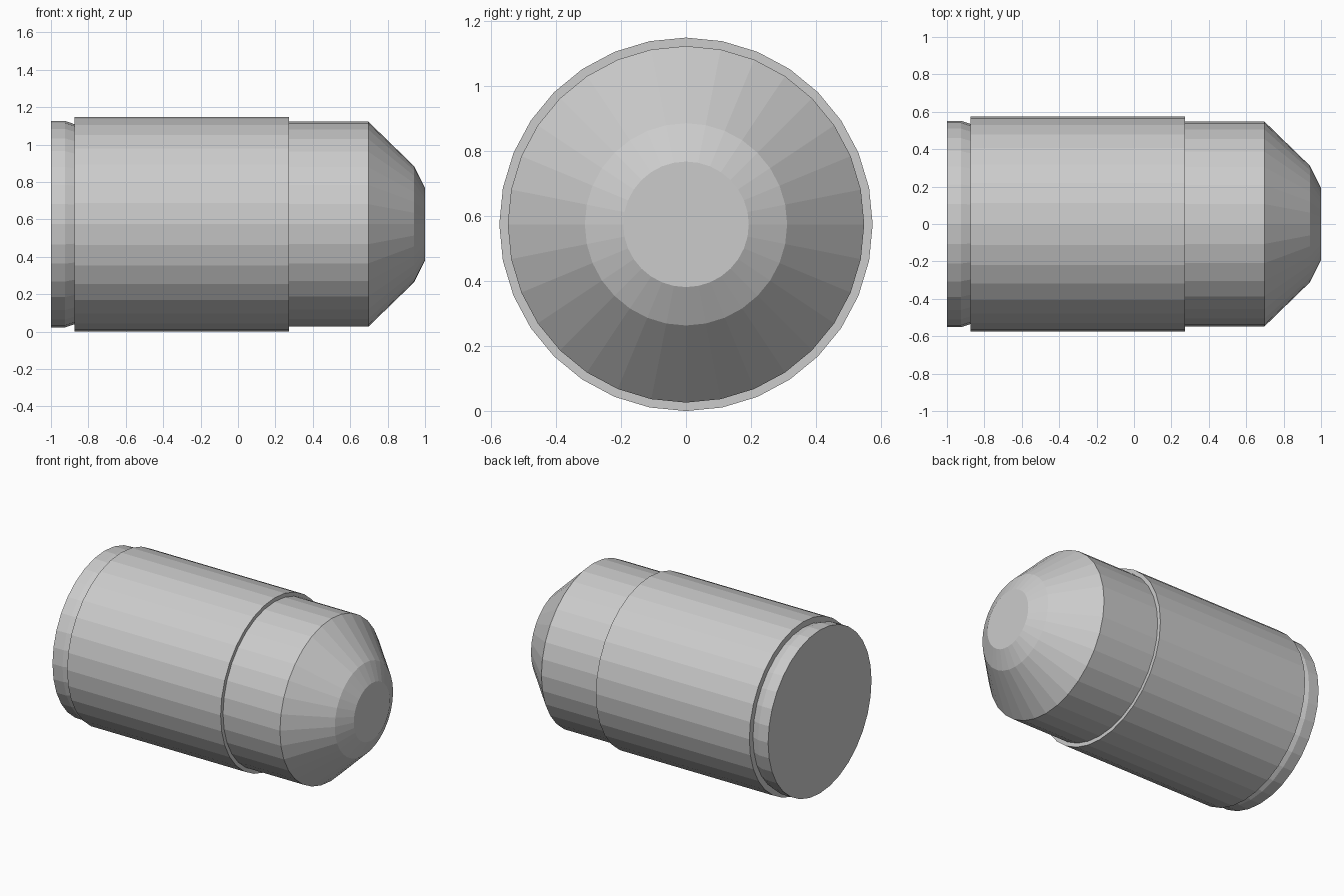
import bpy, bmesh
from math import cos, sin, tau

if "Cube" in bpy.data.objects:
    bpy.data.objects.remove(bpy.data.objects["Cube"])

SIDES = 32
AXIS_Z = 0.574  # height of the horizontal axis, so the body rests on z = 0


def lathe_x(name, profile):
    """Closed flat-shaded solid turned about the x direction from (x, radius) pairs."""
    bm = bmesh.new()
    rings = [[bm.verts.new((x, r * cos(i * tau / SIDES), AXIS_Z + r * sin(i * tau / SIDES)))
              for i in range(SIDES)] for x, r in profile]
    for a, b in zip(rings, rings[1:]):
        for i in range(SIDES):
            j = (i + 1) % SIDES
            bm.faces.new((a[i], a[j], b[j], b[i]))
    bm.faces.new(rings[0])
    bm.faces.new(rings[-1])
    bmesh.ops.recalc_face_normals(bm, faces=bm.faces[:])
    mesh = bpy.data.meshes.new(name)
    bm.to_mesh(mesh)
    bm.free()
    obj = bpy.data.objects.new(name, mesh)
    bpy.context.collection.objects.link(obj)
    return obj


lathe_x("cartridge", [
    # base rim and groove
    (-1.0, 0.552), (-0.925, 0.552), (-0.875, 0.535),
    # casing
    (-0.875, 0.574), (0.272, 0.574),
    # slug and blunt conical nose
    (0.272, 0.548), (0.697, 0.548), (0.941, 0.311), (1.0, 0.193),
])
